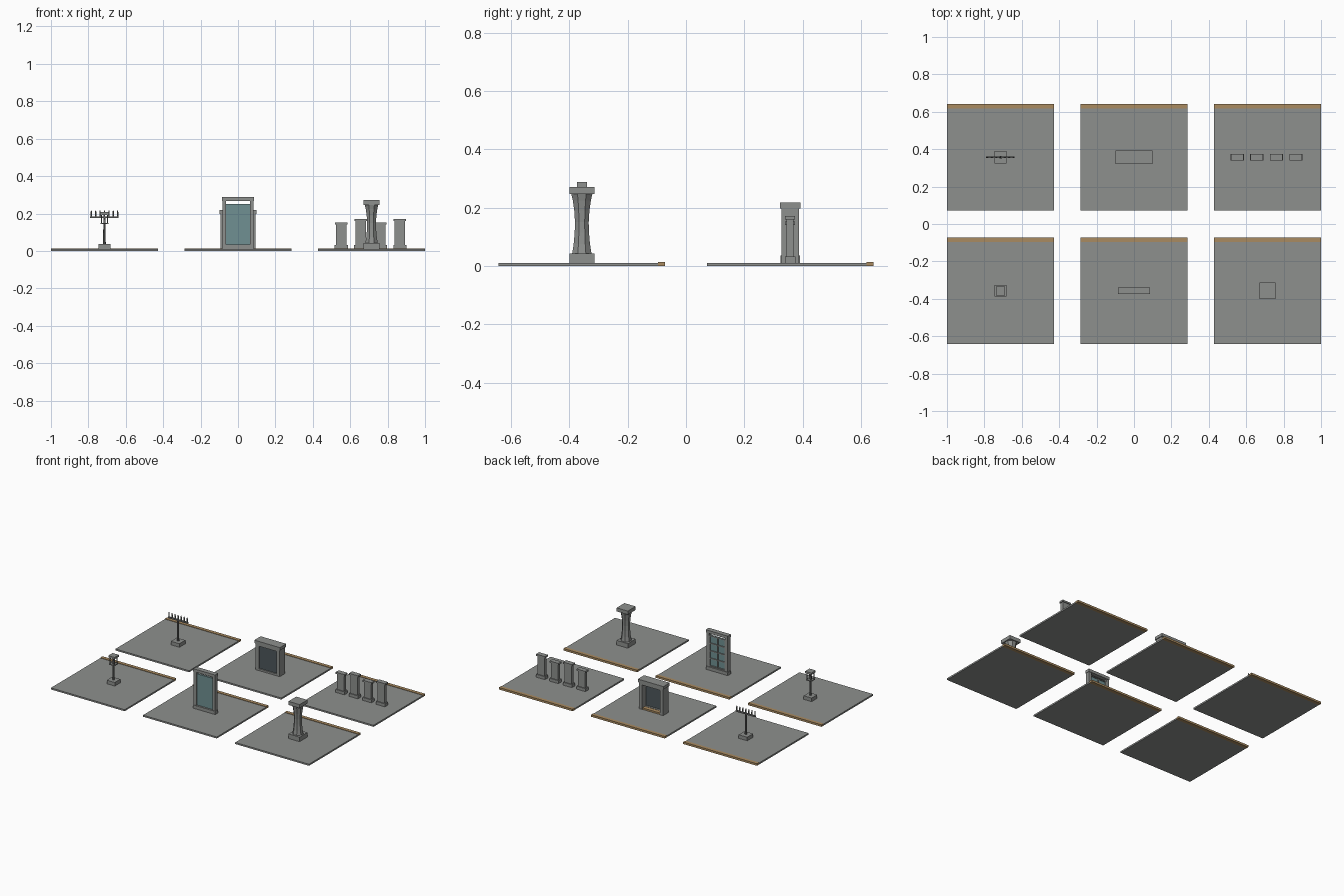
import bpy, bmesh, math

if "Cube" in bpy.data.objects:
    bpy.data.objects.remove(bpy.data.objects["Cube"])


def material(name, rgb):
    m = bpy.data.materials.new(name)
    m.diffuse_color = (*rgb, 1)
    m.use_nodes = True
    m.node_tree.nodes["Principled BSDF"].inputs["Base Color"].default_value = m.diffuse_color
    return m


STONE = material("grey stone", (0.27, 0.28, 0.27))
GOLD = material("tan edge", (0.40, 0.26, 0.12))
GLASS = material("teal glass", (0.16, 0.28, 0.29))
SLATE = material("dark slate", (0.075, 0.095, 0.105))
METAL = material("dark grey metal", (0.16, 0.165, 0.16))


def finish(name, bm, mat):
    me = bpy.data.meshes.new(name)
    bmesh.ops.recalc_face_normals(bm, faces=bm.faces)
    bm.to_mesh(me)
    bm.free()
    me.materials.append(mat)
    ob = bpy.data.objects.new(name, me)
    bpy.context.collection.objects.link(ob)
    return ob


def box(name, x, y, z0, z1, w, d, mat=STONE):
    """Box centred on x, y with width w, depth d, from z0 up to z1."""
    bm = bmesh.new()
    bmesh.ops.create_cube(bm, size=1)
    for v in bm.verts:
        v.co = (x + v.co.x * w, y + v.co.y * d, z0 + (v.co.z + 0.5) * (z1 - z0))
    return finish(name, bm, mat)


def lathe(name, x, y, profile, sides, mat=STONE):
    """Flat-sided turned shape; profile holds (distance to flat, height)."""
    bm = bmesh.new()
    k = 1 / math.cos(math.pi / sides)
    rings = []
    for r, z in profile:
        rings.append([bm.verts.new((x + r * k * math.cos((i + 0.5) * math.tau / sides),
                                    y + r * k * math.sin((i + 0.5) * math.tau / sides), z))
                      for i in range(sides)])
    for a, b in zip(rings, rings[1:]):
        for i in range(sides):
            j = (i + 1) % sides
            bm.faces.new((a[i], a[j], b[j], b[i]))
    bm.faces.new(rings[0])
    bm.faces.new(rings[-1])
    return finish(name, bm, mat)


P = 0.714       # spacing of the tiles
S = 0.571       # tile size
T = 0.011       # tile thickness
F, B = -0.357, 0.357

# Six floor tiles with a tan strip along the back edge
for cx in (-P, 0, P):
    for cy in (F, B):
        box("floor_tile", cx, cy - 0.012, 0, T, S, S - 0.024)
        box("back_strip", cx, cy + S / 2 - 0.012, 0, 0.014, S, 0.024, GOLD)

# Lantern on a post
box("lantern_base", -P, F, T, 0.036, 0.062, 0.062)
lathe("lantern_post", -P, F, [(0.007, 0.036), (0.006, 0.145)], 8, METAL)
box("lantern_floor", -P, F, 0.143, 0.150, 0.042, 0.042)
for sx in (-1, 1):
    for sy in (-1, 1):
        box("lantern_bar", -P + sx * 0.016, F + sy * 0.016, 0.150, 0.193, 0.006, 0.006, METAL)
box("lantern_light", -P, F, 0.150, 0.172, 0.012, 0.012, METAL)
box("lantern_roof", -P, F, 0.193, 0.207, 0.048, 0.048)

# Window: sill, jambs, lintel, glass with an open gap above it
box("window_sill", 0, F, T, 0.034, 0.170, 0.034)
box("window_lintel", 0, F, 0.268, 0.288, 0.170, 0.034)
for s in (-1, 1):
    box("window_jamb", s * 0.073, F, 0.034, 0.268, 0.020, 0.028)
box("window_glass", 0, F, 0.034, 0.252, 0.126, 0.008, GLASS)
for x in (-0.060, 0, 0.060):
    box("window_upright", x, F + 0.007, 0.034, 0.252, 0.006, 0.007)
for i in range(5):
    z = 0.036 + i * 0.0525
    box("window_crossbar", 0, F + 0.007, z, z + 0.006, 0.126, 0.007)

# Flared octagonal column
box("column_base", P, F, T, 0.043, 0.086, 0.086)
lathe("column_shaft", P, F, [(0.033, 0.043), (0.028, 0.075), (0.0245, 0.115), (0.0235, 0.15),
                             (0.026, 0.19), (0.031, 0.225), (0.036, 0.246)], 8)
box("column_cap", P, F, 0.246, 0.271, 0.086, 0.086)

# Stand carrying a rail of upright spikes
box("rack_base", -P, B, T, 0.036, 0.066, 0.066)
lathe("rack_post", -P, B, [(0.007, 0.036), (0.006, 0.178)], 8, METAL)
box("rack_rail", -P, B, 0.176, 0.185, 0.152, 0.010, METAL)
for i in range(7):
    lathe("rack_spike", -P + (i - 3) * 0.0235, B,
          [(0.004, 0.183), (0.004, 0.205), (0.002, 0.216)], 6, METAL)

# Hearth frame with a dark front panel and a tan floor
box("hearth_slab", 0, B, 0.197, 0.218, 0.198, 0.070)
for s in (-1, 1):
    box("hearth_side", s * 0.081, B, T, 0.197, 0.026, 0.060)
box("hearth_header", 0, B, 0.182, 0.197, 0.136, 0.060)
box("hearth_threshold", 0, B - 0.015, T, 0.024, 0.136, 0.030)
box("hearth_panel", 0, B - 0.018, 0.024, 0.182, 0.136, 0.008, SLATE)
box("hearth_floor", 0, B + 0.014, T, 0.022, 0.136, 0.028, GOLD)

# Row of four short pillars with alternating heights
for i in range(4):
    x = 0.552 + i * 0.1045
    h = 0.172 if i % 2 else 0.152
    box("pillar_base", x, B, T, 0.032, 0.070, 0.036)
    box("pillar_shaft", x, B, 0.032, h - 0.012, 0.056, 0.024)
    box("pillar_cap", x, B, h - 0.012, h, 0.068, 0.034)
